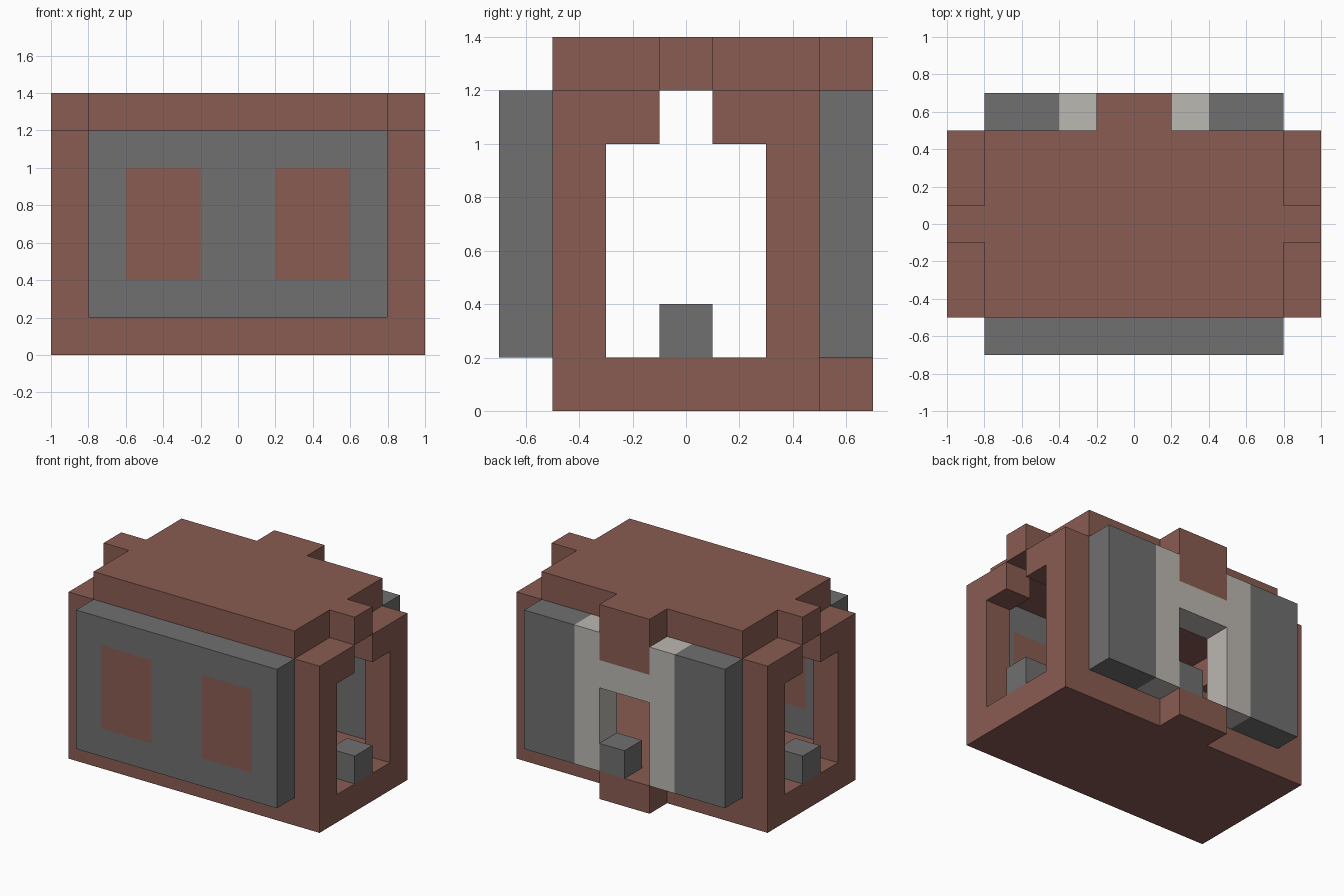
import bpy
import bmesh
from mathutils import Vector

cube = bpy.data.objects.get("Cube")
if cube:
    bpy.data.objects.remove(cube, do_unlink=True)


def material(name, color):
    mat = bpy.data.materials.new(name)
    mat.use_nodes = True
    mat.diffuse_color = (*color, 1)
    bsdf = next(n for n in mat.node_tree.nodes if n.type == 'BSDF_PRINCIPLED')
    bsdf.inputs["Base Color"].default_value = (*color, 1)
    return mat


BROWN = material("brown clay", (0.25, 0.107, 0.084))
GRAY = material("gray stone", (0.162, 0.162, 0.162))
LIGHT = material("light stone", (0.50, 0.48, 0.445))


def prism(name, outline, axis, low, high, mats, cuts=(), rule=None):
    """Extrude a 2D outline along an axis; optional planar cuts and colour rule."""
    bm = bmesh.new()

    def place(p):
        co = list(p)
        co.insert(axis, low)
        return co

    face = bm.faces.new([bm.verts.new(place(p)) for p in outline])
    grown = bmesh.ops.extrude_face_region(bm, geom=[face], use_keep_orig=True)
    shift = Vector((0, 0, 0))
    shift[axis] = high - low
    bmesh.ops.translate(bm, vec=shift,
                        verts=[g for g in grown["geom"] if isinstance(g, bmesh.types.BMVert)])
    for cut_axis, value in cuts:
        normal = Vector((0, 0, 0))
        normal[cut_axis] = 1
        bmesh.ops.bisect_plane(bm, geom=bm.verts[:] + bm.edges[:] + bm.faces[:],
                               plane_co=normal * value, plane_no=normal)
    bmesh.ops.recalc_face_normals(bm, faces=bm.faces[:])
    if rule:
        for f in bm.faces:
            f.material_index = rule(f.calc_center_bounds())
    mesh = bpy.data.meshes.new(name)
    bm.to_mesh(mesh)
    bm.free()
    for m in mats:
        mesh.materials.append(m)
    obj = bpy.data.objects.new(name, mesh)
    bpy.context.collection.objects.link(obj)
    return obj


def rect(a0, a1, b0, b1):
    return [(a0, b0), (a1, b0), (a1, b1), (a0, b1)]


def mirrored(half):
    """Complete a symmetric outline from its positive half."""
    return half + [(-a, b) for a, b in reversed(half)]


X, Y, Z = range(3)

# Floor slab with the doorstep tab at the back
prism("floor", mirrored([(1, -0.5), (1, 0.5), (0.2, 0.5), (0.2, 0.7)]),
      Z, 0, 0.2, [BROWN])

# Roof slab with side tabs and a back tab
prism("roof", mirrored([(0.8, -0.5), (0.8, -0.1), (1, -0.1), (1, 0.1),
                        (0.8, 0.1), (0.8, 0.5), (0.2, 0.5), (0.2, 0.7)]),
      Z, 1.2, 1.4, [BROWN])
prism("roof_back_drop", rect(-0.2, 0.2, 0.5, 0.7), Z, 1, 1.2, [BROWN])

# Side walls: hooked halves around each stepped opening, with a sill block
hook = [(0.5, 0.2), (0.5, 1.2), (0.1, 1.2), (0.1, 1), (0.3, 1), (0.3, 0.2)]
for side, x in (("left", 0.8), ("right", -1)):
    for end, s in (("front", -1), ("back", 1)):
        prism(f"{side}_wall_{end}", [(y * s, z) for y, z in hook],
              X, x, x + 0.2, [BROWN])
    prism(f"{side}_sill_block", rect(-0.1, 0.1, 0.2, 0.4), X, x, x + 0.2, [GRAY])

# Front panel with two brown windows running through its depth
prism("front_panel", rect(-0.8, 0.8, 0.2, 1.2), Y, -0.7, -0.5, [GRAY, BROWN],
      cuts=[(X, -0.6), (X, -0.2), (X, 0.2), (X, 0.6), (Z, 0.4), (Z, 1)],
      rule=lambda c: int(0.2 < abs(c.x) < 0.6 and 0.4 < c.z < 1))

# Back panel with a doorway, a notch for the roof drop and a light door surround
prism("back_panel", mirrored([(0.2, 0.8), (0.2, 0.2), (0.8, 0.2), (0.8, 1.2),
                              (0.2, 1.2), (0.2, 1)]),
      Y, 0.5, 0.7, [GRAY, LIGHT], cuts=[(X, -0.4), (X, 0.4)],
      rule=lambda c: int(abs(c.x) < 0.39))

# Block standing in one half of the doorway
prism("doorway_block", rect(0, 0.2, 0.5, 0.7), Z, 0.2, 0.4, [GRAY])
